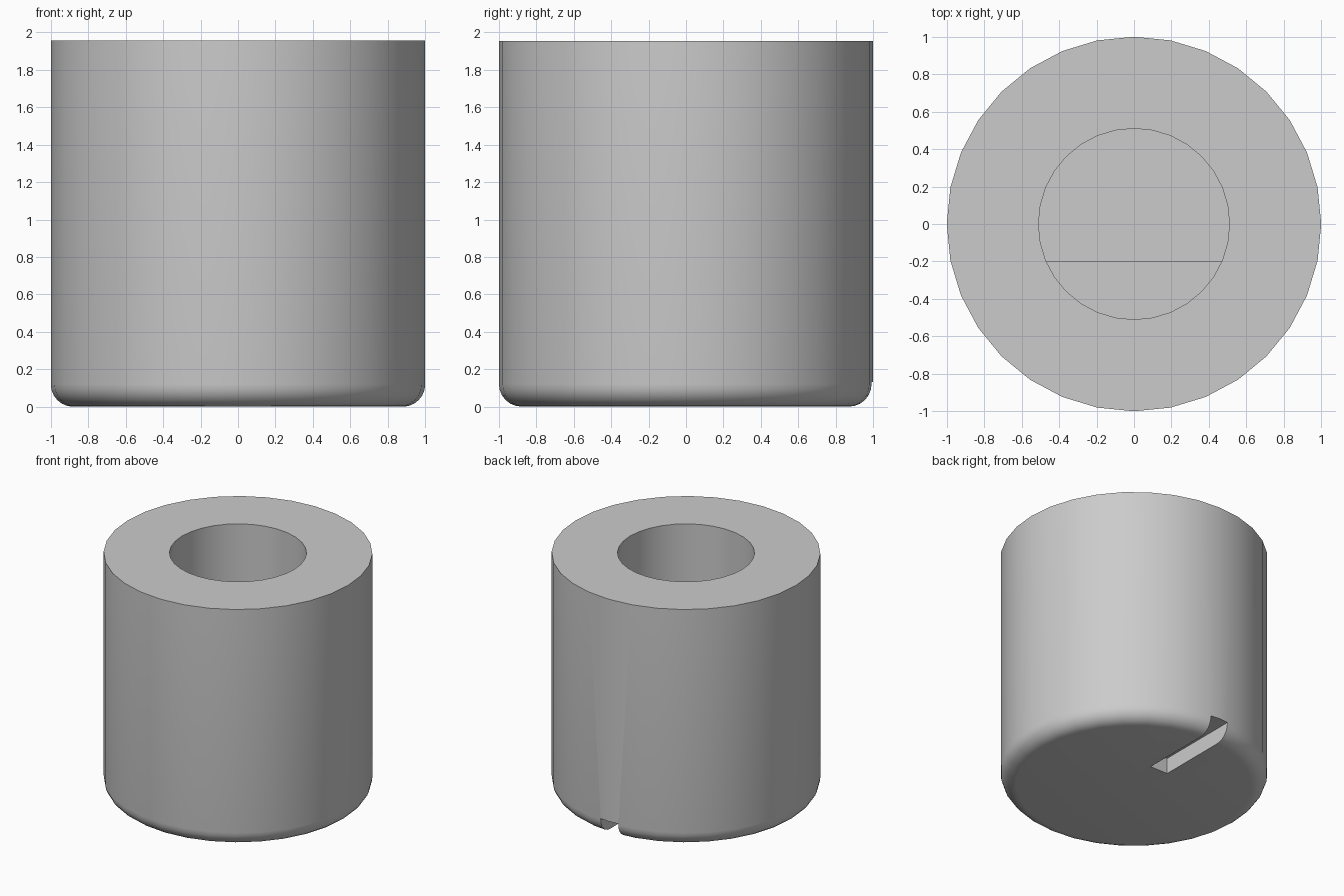
import bpy, bmesh, math

default = bpy.data.objects.get("Cube")
if default:
    bpy.data.objects.remove(default, do_unlink=True)

SIDES = 32
HEIGHT = 1.955
BORE_R = 0.51
FLOOR_Z, STEP_Z, FLAT_Y = 0.3, 1.1, -0.2
FILLET = 0.12

grey = bpy.data.materials.new("plain grey")
grey.use_nodes = True
colour = (0.6, 0.6, 0.6, 1)
grey.diffuse_color = colour
grey.node_tree.nodes["Principled BSDF"].inputs["Base Color"].default_value = colour


def make_object(name, bm):
    bmesh.ops.recalc_face_normals(bm, faces=bm.faces)
    mesh = bpy.data.meshes.new(name)
    bm.to_mesh(mesh)
    bm.free()
    mesh.materials.append(grey)
    obj = bpy.data.objects.new(name, mesh)
    bpy.context.collection.objects.link(obj)
    return obj


def lathe(name, profile):
    bm = bmesh.new()
    verts = [bm.verts.new((r, 0, z)) for r, z in profile]
    edges = [bm.edges.new(pair) for pair in zip(verts, verts[1:])]
    bmesh.ops.spin(bm, geom=verts + edges, cent=(0, 0, 0), axis=(0, 0, 1),
                   angle=math.tau, steps=SIDES, use_duplicate=False)
    bmesh.ops.remove_doubles(bm, verts=bm.verts, dist=0.0001)
    return make_object(name, bm)


def prism(name, outline, z0, z1):
    bm = bmesh.new()
    face = bm.faces.new([bm.verts.new((x, y, z0)) for x, y in outline])
    top = bmesh.ops.extrude_face_region(bm, geom=[face])["geom"]
    bmesh.ops.translate(bm, vec=(0, 0, z1 - z0),
                        verts=[v for v in top if isinstance(v, bmesh.types.BMVert)])
    return make_object(name, bm)


# Knob body: rounded lower rim, plain wall, flat top and blind bore
profile = [(0, 0)]
for i in range(7):
    a = math.pi / 2 * i / 6
    profile.append((1 - FILLET + FILLET * math.sin(a), FILLET - FILLET * math.cos(a)))
profile += [(1, HEIGHT), (BORE_R, HEIGHT), (BORE_R, FLOOR_Z), (0, FLOOR_Z)]
body = lathe("knob_body", profile)

# Pointer groove cut in the underside, running out at the back
cutter = prism("groove_cutter", [(-0.08, 0.29), (0.08, 0.29), (0.08, 1.2), (-0.08, 1.2)],
               -0.1, 0.13)
cutter.hide_render = True
cut = body.modifiers.new("pointer_groove", "BOOLEAN")
cut.operation = "DIFFERENCE"
cut.solver = "EXACT"
cut.object = cutter
bpy.context.view_layer.objects.active = body
bpy.ops.object.modifier_apply(modifier=cut.name)
bpy.data.objects.remove(cutter, do_unlink=True)

# Flat that gives the lower bore its D shape, set slightly into the wall
r = BORE_R + 0.01
start = math.asin(FLAT_Y / r)
sweep = -math.pi - 2 * start
arc = [start + sweep * i / 12 for i in range(13)]
flat = prism("shaft_flat", [(r * math.cos(a), r * math.sin(a)) for a in arc],
             FLOOR_Z - 0.01, STEP_Z)

# Smooth curved walls with crisp edges
for obj in (body, flat):
    bpy.ops.object.select_all(action="DESELECT")
    obj.select_set(True)
    bpy.context.view_layer.objects.active = obj
    bpy.ops.object.shade_smooth_by_angle(angle=math.radians(30))
